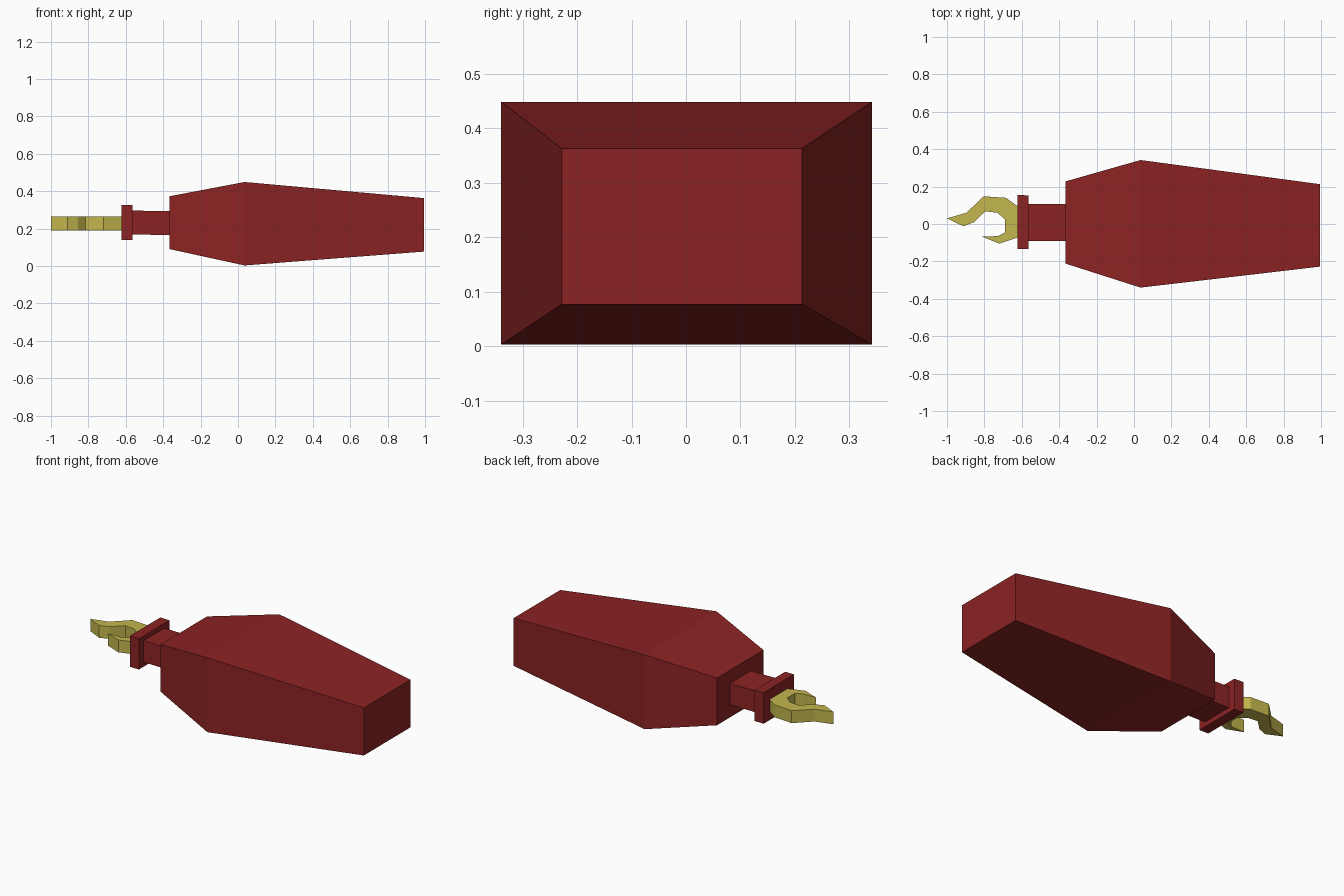
import bpy
import bmesh

cube = bpy.data.objects.get("Cube")
if cube:
    bpy.data.objects.remove(cube, do_unlink=True)


def material(name, rgb):
    mat = bpy.data.materials.new(name)
    mat.use_nodes = True
    color = (*rgb, 1.0)
    mat.diffuse_color = color
    mat.node_tree.nodes["Principled BSDF"].inputs["Base Color"].default_value = color
    return mat


def finish(name, bm, mat):
    bmesh.ops.recalc_face_normals(bm, faces=bm.faces)
    mesh = bpy.data.meshes.new(name)
    bm.to_mesh(mesh)
    bm.free()
    mesh.materials.append(mat)
    obj = bpy.data.objects.new(name, mesh)
    bpy.context.collection.objects.link(obj)
    return obj


def loft(name, sections, mat):
    """Skin rectangular sections (x, y0, y1, z0, z1) along the x axis."""
    bm = bmesh.new()
    rings = [[bm.verts.new(p) for p in ((x, y0, z0), (x, y1, z0), (x, y1, z1), (x, y0, z1))]
             for x, y0, y1, z0, z1 in sections]
    for a, b in zip(rings, rings[1:]):
        for i in range(4):
            j = (i + 1) % 4
            bm.faces.new((a[i], a[j], b[j], b[i]))
    bm.faces.new(rings[0])
    bm.faces.new(rings[-1])
    return finish(name, bm, mat)


def extrude_outline(name, outline, z0, z1, mat):
    bm = bmesh.new()
    face = bm.faces.new([bm.verts.new((x, y, z0)) for x, y in outline])
    result = bmesh.ops.extrude_face_region(bm, geom=[face], use_keep_orig=True)
    top = [v for v in result["geom"] if isinstance(v, bmesh.types.BMVert)]
    bmesh.ops.translate(bm, verts=top, vec=(0, 0, z1 - z0))
    return finish(name, bm, mat)


red = material("dark red", (0.262, 0.017, 0.017))
yellow = material("brass yellow", (0.546, 0.468, 0.076))

# Tapered forearm body
loft("forearm", [(-0.365, -0.212, 0.228, 0.09, 0.373),
                 (0.035, -0.34, 0.342, 0.003, 0.449),
                 (0.994, -0.228, 0.213, 0.077, 0.363)], red)

# Narrow wrist and its wide cuff
loft("wrist", [(-0.58, -0.09, 0.108, 0.168, 0.296),
               (-0.35, -0.092, 0.106, 0.166, 0.294)], red)
loft("cuff", [(-0.623, -0.133, 0.155, 0.14, 0.326),
              (-0.563, -0.135, 0.153, 0.14, 0.325)], red)

# Hooked claw, outer edge from the tip round to the inner edge
claw = [(-1.0, 0.03), (-0.895, 0.06), (-0.805, 0.148), (-0.685, 0.14),
        (-0.615, 0.09), (-0.615, -0.07), (-0.72, -0.105), (-0.815, -0.067),
        (-0.73, -0.065), (-0.69, -0.045), (-0.69, 0.025), (-0.73, 0.06),
        (-0.795, 0.068), (-0.855, 0.01), (-0.912, -0.012)]
extrude_outline("claw", claw, 0.19, 0.264, yellow)
